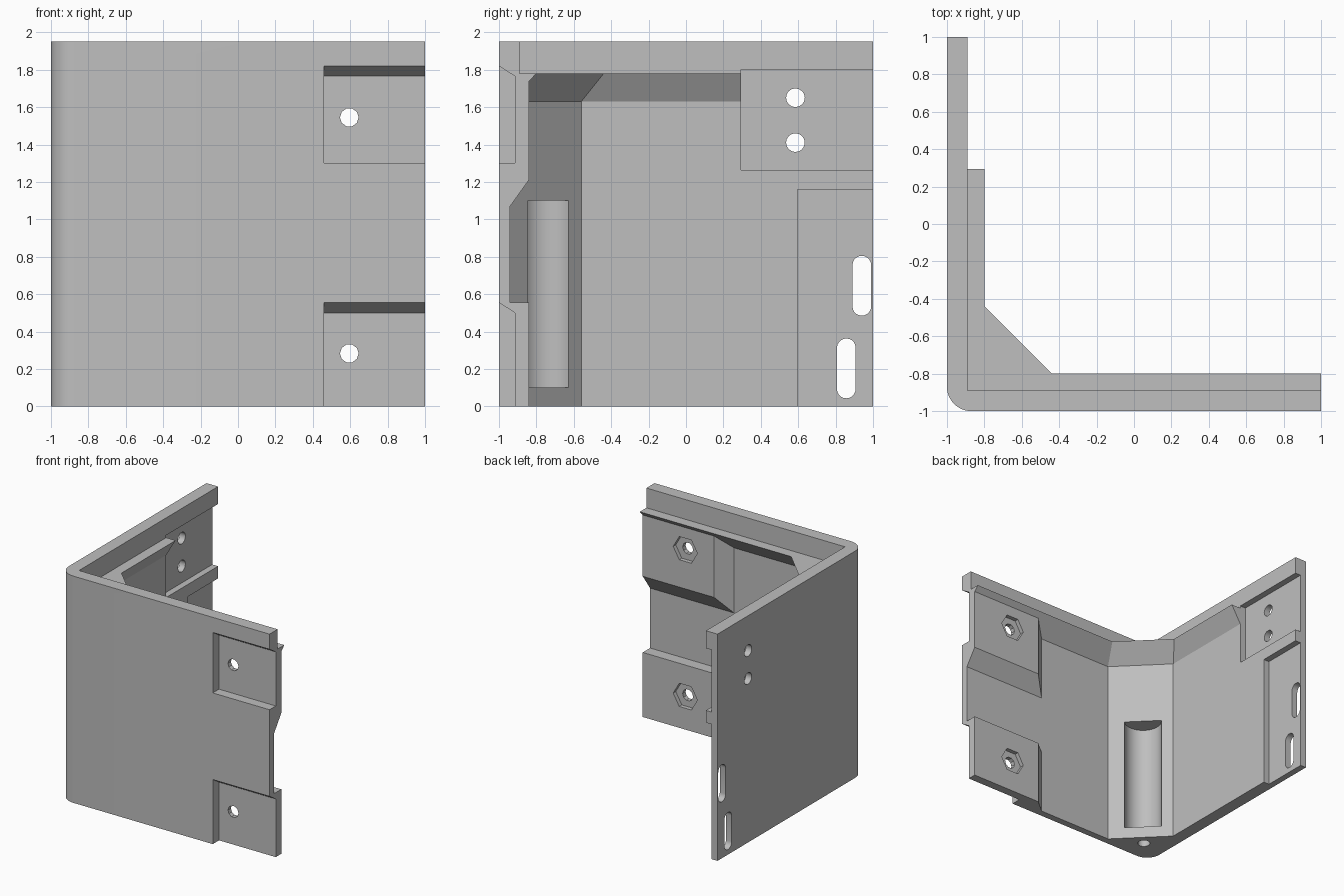
import bpy, bmesh
from math import sin, cos, pi

cube = bpy.data.objects.get("Cube")
if cube:
    bpy.data.objects.remove(cube, do_unlink=True)

grey = bpy.data.materials.new("plain grey")
grey.use_nodes = True
GREY = (0.52, 0.52, 0.52, 1)
grey.diffuse_color = GREY
grey.node_tree.nodes["Principled BSDF"].inputs["Base Color"].default_value = GREY


def loft(name, loops):
    """Closed solid through loops with equal point counts."""
    bm = bmesh.new()
    rings = [[bm.verts.new(p) for p in loop] for loop in loops]
    for a, b in zip(rings, rings[1:]):
        for i in range(len(a)):
            j = (i + 1) % len(a)
            bm.faces.new((a[i], a[j], b[j], b[i]))
    bm.faces.new(rings[0])
    bm.faces.new(rings[-1])
    bmesh.ops.recalc_face_normals(bm, faces=bm.faces)
    mesh = bpy.data.meshes.new(name)
    bm.to_mesh(mesh)
    bm.free()
    mesh.materials.append(grey)
    obj = bpy.data.objects.new(name, mesh)
    bpy.context.collection.objects.link(obj)
    return obj


def prism(name, pts, axis, lo, hi):
    """Extrude a 2D outline along an axis."""
    def place(p, d):
        v = list(p)
        v.insert("xyz".index(axis), d)
        return v
    return loft(name, [[place(p, d) for p in pts] for d in (lo, hi)])


def box(name, x, y, z):
    return prism(name, [(x[0], y[0]), (x[1], y[0]), (x[1], y[1]), (x[0], y[1])], "z", *z)


def circle(u, v, r, n, start=0.0):
    return [(u + r * cos(start + 2 * pi * i / n), v + r * sin(start + 2 * pi * i / n))
            for i in range(n)]


def slot(u, lo, hi, r, n=10):
    top = [(u + r * cos(pi * i / n), hi - r + r * sin(pi * i / n)) for i in range(n + 1)]
    low = [(u - r * cos(pi * i / n), lo + r - r * sin(pi * i / n)) for i in range(n + 1)]
    return top + low


def combine(other, operation="DIFFERENCE"):
    mod = panel.modifiers.new("join", "BOOLEAN")
    mod.operation = operation
    mod.solver = "EXACT"
    mod.object = other
    bpy.context.view_layer.objects.active = panel
    bpy.ops.object.modifier_apply(modifier=mod.name)
    bpy.data.objects.remove(other, do_unlink=True)


# Solid block with a rounded outer corner
H, R, FAR = 1.95, 0.13, 1.3
arc = [(-1 + R - R * cos(i * pi / 24), -1 + R - R * sin(i * pi / 24)) for i in range(13)]
panel = prism("corner_panel", [(1.05, 1), (-1, 1)] + arc + [(1.05, -1)], "z", -0.05, H)

# Hollow inside: thin lip on top, ledge with sloped underside, diagonal corner
combine(box("lip_cut", (-0.89, FAR), (-0.89, FAR), (1.78, 2.1)))


def hollow(a, b, a_end, b_end, z):
    outline = [(a, FAR), (a, a_end), (b_end, b), (FAR, b), (FAR, FAR)]
    return [(x, y, z) for x, y in outline]


wall = (-0.89, -0.94, -0.56, -0.51)
ledge = (-0.8, -0.8, -0.44, -0.44)
combine(loft("inner_cut", [hollow(*wall, -0.2), hollow(*wall, 1.63),
                           hollow(*ledge, 1.78), hollow(*ledge, 1.85)]))


# Raised pads inside the front wall, with sloped sides
def pad(lo_base, lo_face, top):
    def ring(y, x, lo):
        return [(x, y, lo), (1.05, y, lo), (1.05, y, top), (x, y, top)]
    return loft("pad", [ring(-0.96, 0.2, lo_base), ring(-0.94, 0.2, lo_base),
                        ring(-0.84, 0.32, lo_face)])


combine(pad(1.07, 1.21, 1.75), "UNION")
combine(pad(-0.05, -0.05, 0.555), "UNION")

# Trim the end and underside flush
combine(box("end_trim", (1, 1.5), (-1.5, 1.5), (-1, 3)))
combine(box("base_trim", (-1.5, 1.5), (-1.5, 1.5), (-1, 0)))

# Outer recesses behind the pads, each with a bolt hole and a hex nut pocket
for low, top, hole_z in ((1.3, 1.82, 1.545), (-0.1, 0.555, 0.283)):
    slope = [(-0.915, low), (-0.915, top - 0.055), (-1, top), (-1.1, top + 0.065), (-1.1, low)]
    combine(prism("outer_recess", slope, "x", 0.46, 1.2))
    combine(prism("bolt_hole", circle(0.595, hole_z, 0.05, 10), "y", -1.1, -0.7))
    combine(prism("nut_pocket", circle(0.595, hole_z, 0.115, 6), "y", -0.875, -0.7))

# Side wall recesses with holes and slots
combine(box("upper_recess", (-0.945, -0.5), (0.295, 1.2), (1.265, 1.8)))
combine(box("lower_recess", (-0.945, -0.5), (0.595, 1.2), (-0.1, 1.16)))
for z in (1.65, 1.41):
    combine(prism("side_hole", circle(0.585, z, 0.05, 16), "x", -1.2, -0.7))
for y, z in ((0.94, 0.485), (0.857, 0.043)):
    combine(prism("side_slot", slot(y, z, z + 0.32, 0.05), "x", -1.2, -0.7))

# Round pocket in the diagonal corner, with a hole through its floor
combine(prism("corner_pocket", circle(-0.713, -0.737, 0.152, 40, pi / 4), "z", 0.1, 1.1))
combine(prism("corner_hole", circle(-0.783, -0.807, 0.05, 20), "z", -0.1, 0.2))

# Smooth only the rounded faces
bpy.ops.object.select_all(action="DESELECT")
panel.select_set(True)
bpy.context.view_layer.objects.active = panel
bpy.ops.object.shade_smooth_by_angle(angle=pi / 7)
